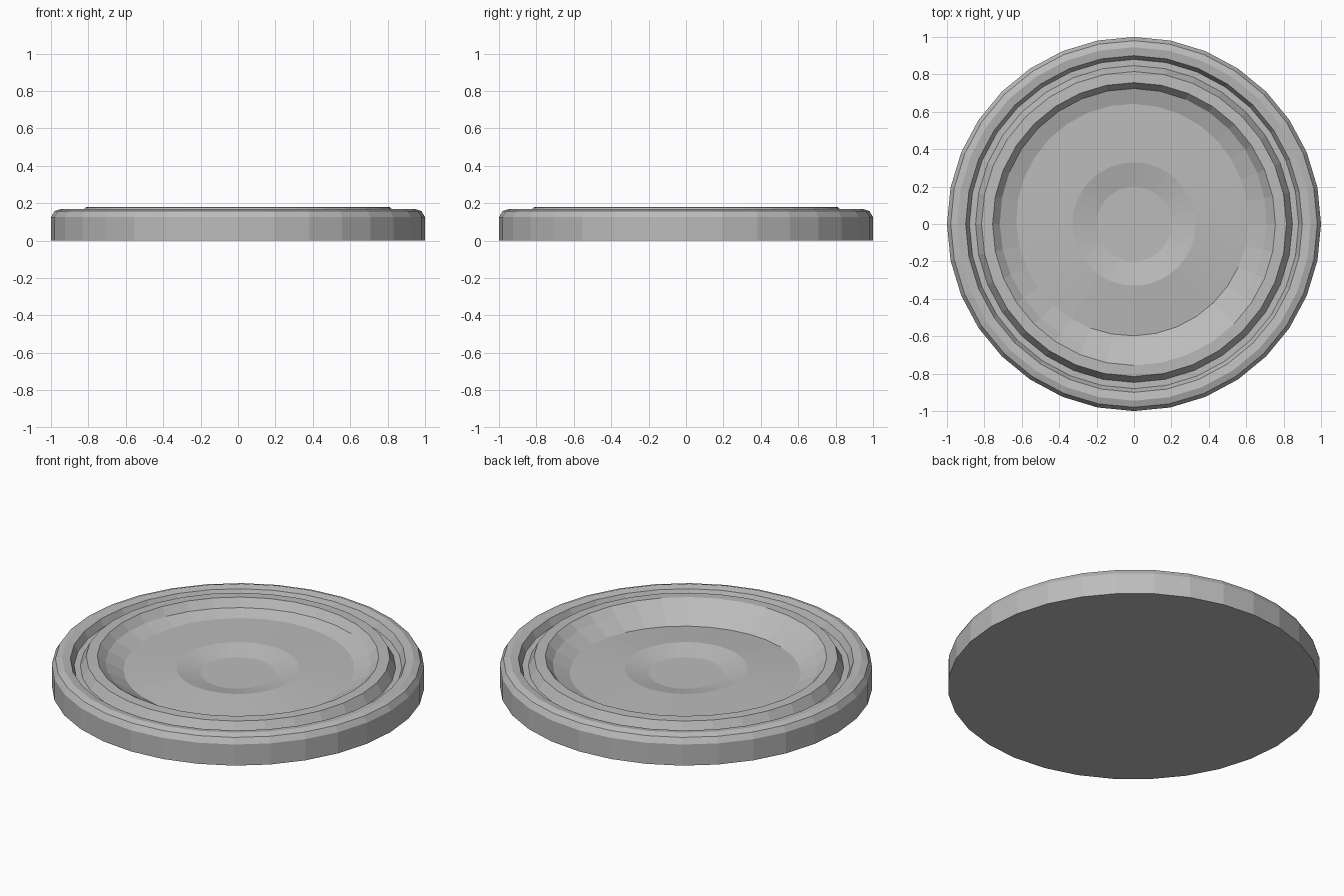
import bpy
import bmesh
import math

cube = bpy.data.objects.get("Cube")
if cube:
    bpy.data.objects.remove(cube, do_unlink=True)

SIDES = 32
HIGH_SIDE = math.radians(112)  # direction in which the bowl floor is highest

metal = bpy.data.materials.new("grey_metal")
metal.use_nodes = True
grey = (0.5, 0.5, 0.5, 1)
metal.diffuse_color = grey
metal.node_tree.nodes["Principled BSDF"].inputs["Base Color"].default_value = grey

# Profile from the base edge inward: radius, height, radius tilt, height tilt
profile = [
    (1.0, 0.0, 0, 0), (1.0, 0.125, 0, 0),              # outer wall
    (0.98, 0.158, 0, 0), (0.945, 0.17, 0, 0),          # rounded rim
    (0.9, 0.162, 0, 0), (0.88, 0.12, 0, 0),            # groove outer wall
    (0.847, 0.12, 0, 0), (0.815, 0.178, 0, 0),         # groove inner wall
    (0.756, 0.18, 0, 0),                               # raised ring
    (0.713, 0.139, 0.012, -0.007),                     # bowl wall
    (0.62, 0.095, 0.024, 0.013),                       # bowl floor edge
    (0.33, 0.112, 0, 0), (0.2, 0.083, 0, 0),           # centre dish
]

bm = bmesh.new()


def make_ring(radius, height, radius_tilt, height_tilt):
    verts = []
    for i in range(SIDES):
        a = 2 * math.pi * i / SIDES
        lean = math.cos(a - HIGH_SIDE)
        r = radius + radius_tilt * lean
        verts.append(bm.verts.new((r * math.cos(a), r * math.sin(a),
                                   height + height_tilt * lean)))
    return verts


rings = [make_ring(*row) for row in profile]
for low, high in zip(rings, rings[1:]):
    for i in range(SIDES):
        j = (i + 1) % SIDES
        bm.faces.new((low[i], low[j], high[j], high[i]))
bm.faces.new(rings[-1])            # dish bottom
bm.faces.new(rings[0][::-1])       # underside
bmesh.ops.recalc_face_normals(bm, faces=bm.faces)

mesh = bpy.data.meshes.new("round_lid")
bm.to_mesh(mesh)
bm.free()
mesh.materials.append(metal)
lid = bpy.data.objects.new("round_lid", mesh)
bpy.context.collection.objects.link(lid)
